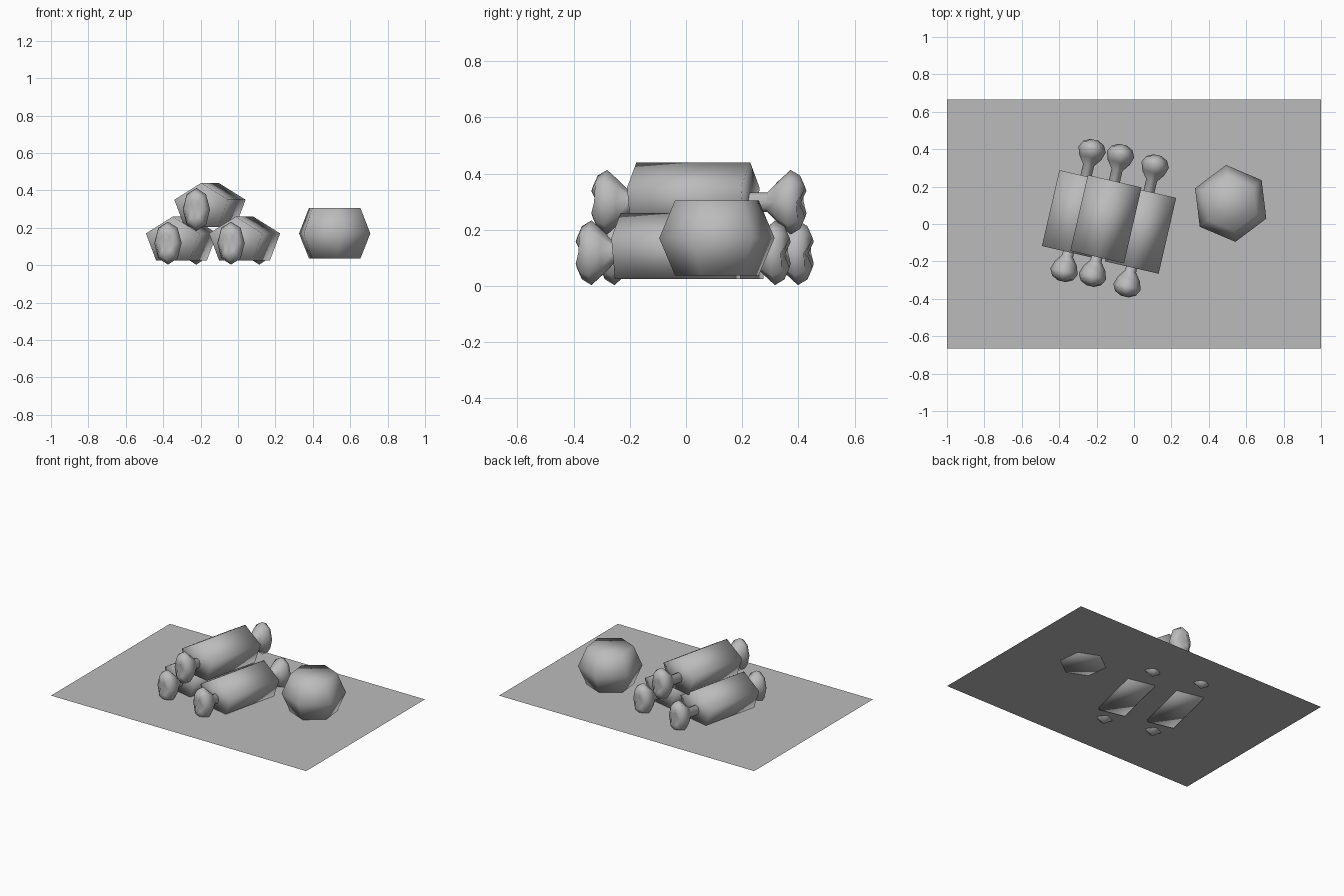
import bpy, bmesh
from math import sin, cos, pi, radians

cube = bpy.data.objects.get("Cube")
if cube:
    bpy.data.objects.remove(cube)

GREY = (0.5, 0.5, 0.5, 1)
grey = bpy.data.materials.new("plain grey")
grey.use_nodes = True
grey.diffuse_color = GREY
bsdf = next(n for n in grey.node_tree.nodes if n.type == 'BSDF_PRINCIPLED')
bsdf.inputs["Base Color"].default_value = GREY
bsdf.inputs["Roughness"].default_value = 0.8


def finish(bm, name, loc=(0, 0, 0), turn=0.0):
    bmesh.ops.recalc_face_normals(bm, faces=bm.faces)
    mesh = bpy.data.meshes.new(name)
    for face in bm.faces:
        face.smooth = True
    bm.to_mesh(mesh)
    bm.free()
    mesh.materials.append(grey)
    obj = bpy.data.objects.new(name, mesh)
    obj.location = loc
    obj.rotation_euler.z = radians(turn)
    bpy.context.collection.objects.link(obj)
    return obj


def loft(bm, rings):
    """Skin consecutive rings of points and return the vertex loops."""
    loops = [[bm.verts.new(p) for p in ring] for ring in rings]
    for a, b in zip(loops, loops[1:]):
        for i in range(len(a)):
            j = (i + 1) % len(a)
            bm.faces.new((a[i], a[j], b[j], b[i]))
    return loops


def fan(bm, loop, centre):
    tip = bm.verts.new(centre)
    for i in range(len(loop)):
        bm.faces.new((loop[i], loop[(i + 1) % len(loop)], tip))


def make_meat(name, loc):
    # Five-sided roll, point upward, lying along y
    bm = bmesh.new()
    rings = [[(0.155 * sin(k * 2 * pi / 5), y, 0.13 * cos(k * 2 * pi / 5))
              for k in range(5)] for y in (-0.208, 0.208)]
    ends = loft(bm, rings)
    for loop in ends:
        bm.faces.new(loop)
    return finish(bm, name, loc, -13)


def make_bone(name, loc):
    # Thin shaft with a two-lobed knuckle at each end
    half = [(0.25, 0.03, 0.035), (0.29, 0.06, 0.075), (0.335, 0.075, 0.115),
            (0.37, 0.057, 0.095), (0.388, 0.03, 0.055)]
    notch = 0.022
    stations = [(-t, w, h) for t, w, h in reversed(half)] + half
    bm = bmesh.new()
    rings = []
    for n, (t, w, h) in enumerate(stations):
        ring = []
        for k in range(8):
            a = k * pi / 4
            # The outermost ring is pulled in at mid height to part the lobes
            pull = notch if n in (0, len(stations) - 1) and k % 4 == 0 else 0
            y = t - pull if t > 0 else t + pull
            ring.append((w * cos(a), y, h * sin(a)))
        rings.append(ring)
    loops = loft(bm, rings)
    tip = half[-1][0] - notch
    fan(bm, loops[0], (0, -tip, 0))
    fan(bm, loops[-1], (0, tip, 0))
    return finish(bm, name, loc, -13)


# Three stacked joints of meat on the bone
for side, x, y, z in (("left", 0.035, -0.03, 0.13),
                      ("right", -0.302, 0.052, 0.13),
                      ("top", -0.15, 0.026, 0.31)):
    make_meat(side + "_meat", (x, y, z))
    make_bone(side + "_bone", (x + 0.003, y + 0.02, z - 0.012))

# Faceted six-sided boulder
bm = bmesh.new()
rings = [[(r * cos(radians(37 + 60 * k)), r * sin(radians(37 + 60 * k)), z)
          for k in range(6)]
         for r, z in ((0.15, 0.037), (0.207, 0.17), (0.15, 0.305))]
loops = loft(bm, rings)
bm.faces.new(loops[0])
bm.faces.new(loops[-1])
finish(bm, "boulder", (0.517, 0.11, 0))

# Flat ground sheet, slightly above the lowest points
bm = bmesh.new()
bm.faces.new([bm.verts.new((x, y, 0.04)) for x, y in
              ((-1, -0.665), (1, -0.665), (1, 0.665), (-1, 0.665))])
sheet = finish(bm, "ground_sheet")
if sheet.data.polygons[0].normal.z < 0:
    sheet.data.flip_normals()
